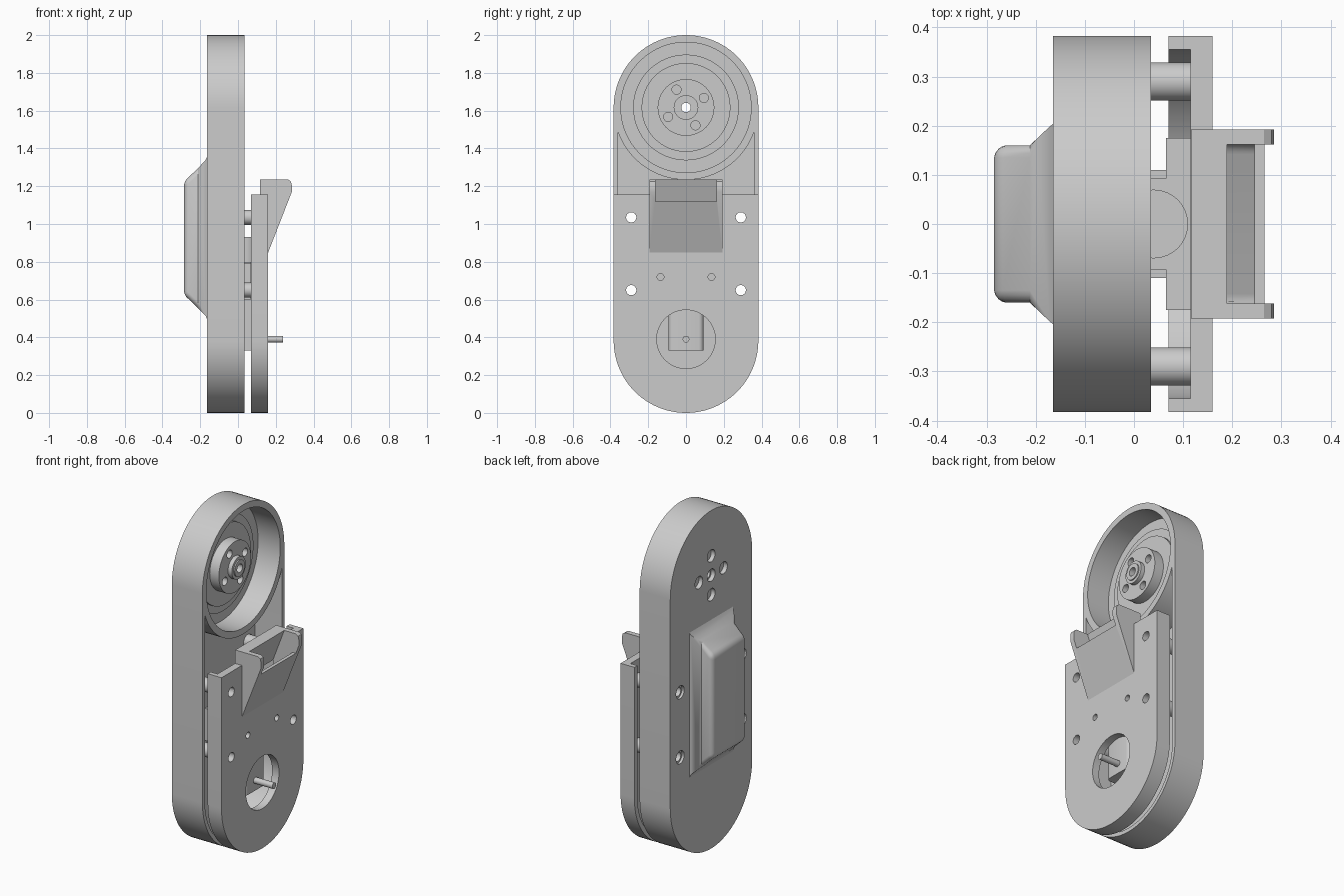
import bpy, bmesh
from math import sin, cos, pi, radians

if "Cube" in bpy.data.objects:
    bpy.data.objects.remove(bpy.data.objects["Cube"])

GREY = (0.6, 0.6, 0.6, 1)
grey = bpy.data.materials.new("plain grey")
grey.use_nodes = True
grey.diffuse_color = GREY
grey.node_tree.nodes["Principled BSDF"].inputs["Base Color"].default_value = GREY

R = 0.383            # half width of the body
HUB_Z = 2 - R        # height of the wheel axis
parts = []


def finish(name, bm):
    bmesh.ops.recalc_face_normals(bm, faces=bm.faces)
    mesh = bpy.data.meshes.new(name)
    bm.to_mesh(mesh)
    bm.free()
    mesh.materials.append(grey)
    ob = bpy.data.objects.new(name, mesh)
    bpy.context.collection.objects.link(ob)
    parts.append(ob)
    return ob


def prism(name, pts, a, b, axis="x"):
    """Extrude (y, z) points along x, or (x, z) points along y."""
    bm = bmesh.new()
    place = (lambda p, t: (t, p[0], p[1])) if axis == "x" else (lambda p, t: (p[0], t, p[1]))
    low, high = [[bm.verts.new(place(p, t)) for p in pts] for t in (a, b)]
    bm.faces.new(low)
    bm.faces.new(high)
    for i in range(len(pts)):
        j = (i + 1) % len(pts)
        bm.faces.new((low[i], low[j], high[j], high[i]))
    return finish(name, bm)


def disc(name, r, y, z, a, b, n=64):
    return prism(name, [(y + r * cos(2 * pi * i / n), z + r * sin(2 * pi * i / n))
                        for i in range(n)], a, b)


def box(name, a, b, y, z0, z1):
    return prism(name, [(-y, z0), (y, z0), (y, z1), (-y, z1)], a, b)


def arc(r, z, start, n=48):
    return [(r * cos(start + pi * i / n), z + r * sin(start + pi * i / n)) for i in range(n + 1)]


def tongue(r, top):
    """Round-bottomed outline with a flat top."""
    return arc(r, R, pi) + [(r, top), (-r, top)]


def cut(target, *cutters):
    for c in cutters:
        mod = target.modifiers.new("cut", "BOOLEAN")
        mod.operation, mod.solver, mod.object = "DIFFERENCE", "EXACT", c
        mesh = bpy.data.meshes.new_from_object(
            target.evaluated_get(bpy.context.evaluated_depsgraph_get()))
        target.modifiers.clear()
        target.data = mesh
        parts.remove(c)
        bpy.data.objects.remove(c)


def bevel(ob, width, pick):
    bm = bmesh.new()
    bm.from_mesh(ob.data)
    bmesh.ops.bevel(bm, geom=[e for e in bm.edges if pick(e)], offset=width,
                    segments=4, profile=0.5, affect="EDGES")
    bm.to_mesh(ob.data)
    bm.free()


# Main body: a hollow stadium with a round wheel recess
body = prism("body", arc(R, R, pi) + arc(R, HUB_Z, 0), -0.165, 0.035)
cavity = prism("cavity", tongue(0.36, 1.5), -0.14, 0.2)
cut(cavity, disc("ring", R, 0, HUB_Z, -0.3, 0.3, 96))
cut(body, cavity, disc("recess", 0.345, 0, HUB_Z, -0.11, 0.2, 96),
    disc("axle_hole", 0.025, 0, HUB_Z, -0.3, 0.2, 32))

# Rear screw holes around the axle
for y, z in ((0, 0), (0.115, 0), (-0.115, 0), (0, 0.115), (0, -0.115)):
    cut(body, disc("rear_hole", 0.036, y, HUB_Z + z, -0.3, -0.14, 32))

# Stepped wheel hub with four screw holes
for name, r, a, b in (("outer_step", 0.28, -0.115, -0.095), ("inner_step", 0.235, -0.1, -0.08),
                      ("hub", 0.15, -0.085, -0.02), ("hub_collar", 0.065, -0.03, 0.005),
                      ("hub_bush", 0.048, 0, 0.012)):
    step = disc(name, r, 0, HUB_Z, a, b)
    cut(step, disc("bore", 0.025, 0, HUB_Z, -0.3, 0.3, 32))
    if name == "hub":
        for i in range(4):
            t = radians(28 + 90 * i)
            cut(step, disc("screw_hole", 0.024, 0.107 * cos(t),
                           HUB_Z + 0.107 * sin(t), -0.07, 0.1, 32))

# Front cover: a shallow tray open at the top
cover = prism("cover", tongue(R, 1.155), 0.07, 0.16)
cut(cover, prism("tray", tongue(0.355, 1.3), 0, 0.115),
    disc("window", 0.155, 0, 0.39, 0, 0.3))
for s in (-1, 1):
    cut(cover, disc("small_hole", 0.018, s * 0.135, 0.72, 0, 0.3, 24))

# Standoff posts with through holes
for y in (-0.29, 0.29):
    for z in (0.65, 1.035):
        post = disc("standoff_post", 0.039, y, z, -0.145, 0.117, 32)
        for ob in (post, body, cover):
            cut(ob, disc("through_hole", 0.027, y, z, -0.3, 0.3, 32))
        cut(body, disc("counterbore", 0.038, y, z, -0.3, -0.15, 32))

# Wedge-shaped clip with a slanted channel behind its lip
wedge = prism("clip_wedge", [(0.116, 0.85), (0.16, 0.85), (0.285, 1.17), (0.285, 1.205),
                             (0.28, 1.225), (0.265, 1.235), (0.116, 1.235)],
              -0.192, 0.192, "y")
for ob in (wedge, cover):
    channel = prism("channel", [(0.1, 0.75), (0.245, 1.12), (0.32, 1.12), (0.32, 1.32),
                                (0.222, 1.32), (0.1, 1.0)], -0.162, 0.162, "y")
    bevel(channel, 0.02, lambda e: abs(e.verts[0].co.y - e.verts[1].co.y) < 0.01
          and all(v.co.z < 1.125 and v.co.x < 0.25 for v in e.verts)
          and e.verts[0].co.x != e.verts[1].co.x)
    cut(ob, channel)

# Rear housing: flared base and rounded raised block
bm = bmesh.new()
rings = []
for x, y, z0, z1 in ((-0.16, 0.208, 0.485, 1.365), (-0.172, 0.198, 0.515, 1.338),
                     (-0.212, 0.16, 0.555, 1.295), (-0.285, 0.16, 0.625, 1.225)):
    rings.append([bm.verts.new((x, sy * y, z)) for sy, z in ((-1, z0), (1, z0), (1, z1), (-1, z1))])
for a, b in zip(rings, rings[1:]):
    for i in range(4):
        j = (i + 1) % 4
        bm.faces.new((a[i], a[j], b[j], b[i]))
bm.faces.new(rings[0])
bm.faces.new(rings[-1])
housing = finish("rear_housing", bm)
bevel(housing, 0.025, lambda e: all(v.co.x < -0.2 for v in e.verts)
      and any(v.co.x < -0.28 for v in e.verts))

# Gear motor, mounting bracket and output shaft
gearbox = box("gearbox", -0.06, 0.114, 0.093, 0.33, 0.8)
bevel(gearbox, 0.025, lambda e: abs(e.verts[0].co.z - e.verts[1].co.z) > 0.1
      and e.verts[0].co.x > 0.1)
can = [(0.04 + 0.07 * cos(2 * pi * i / 32), 0.07 * sin(2 * pi * i / 32)) for i in range(32)]
bm = bmesh.new()
ends = [[bm.verts.new((x, y, z)) for x, y in can] for z in (0.78, 0.93)]
for ring in ends:
    bm.faces.new(ring)
for i in range(32):
    j = (i + 1) % 32
    bm.faces.new((ends[0][i], ends[0][j], ends[1][j], ends[1][i]))
finish("motor_can", bm)
box("bracket", 0.065, 0.116, 0.175, 0.6, 0.8)
box("bracket_foot", -0.145, 0.066, 0.11, 0.6, 0.79)
disc("output_shaft", 0.018, 0, 0.39, 0.05, 0.237, 24)

# Smooth the curved walls while keeping edges sharp
bpy.ops.object.select_all(action="DESELECT")
for ob in parts:
    ob.select_set(True)
bpy.context.view_layer.objects.active = body
bpy.ops.object.shade_smooth_by_angle(angle=radians(30))
